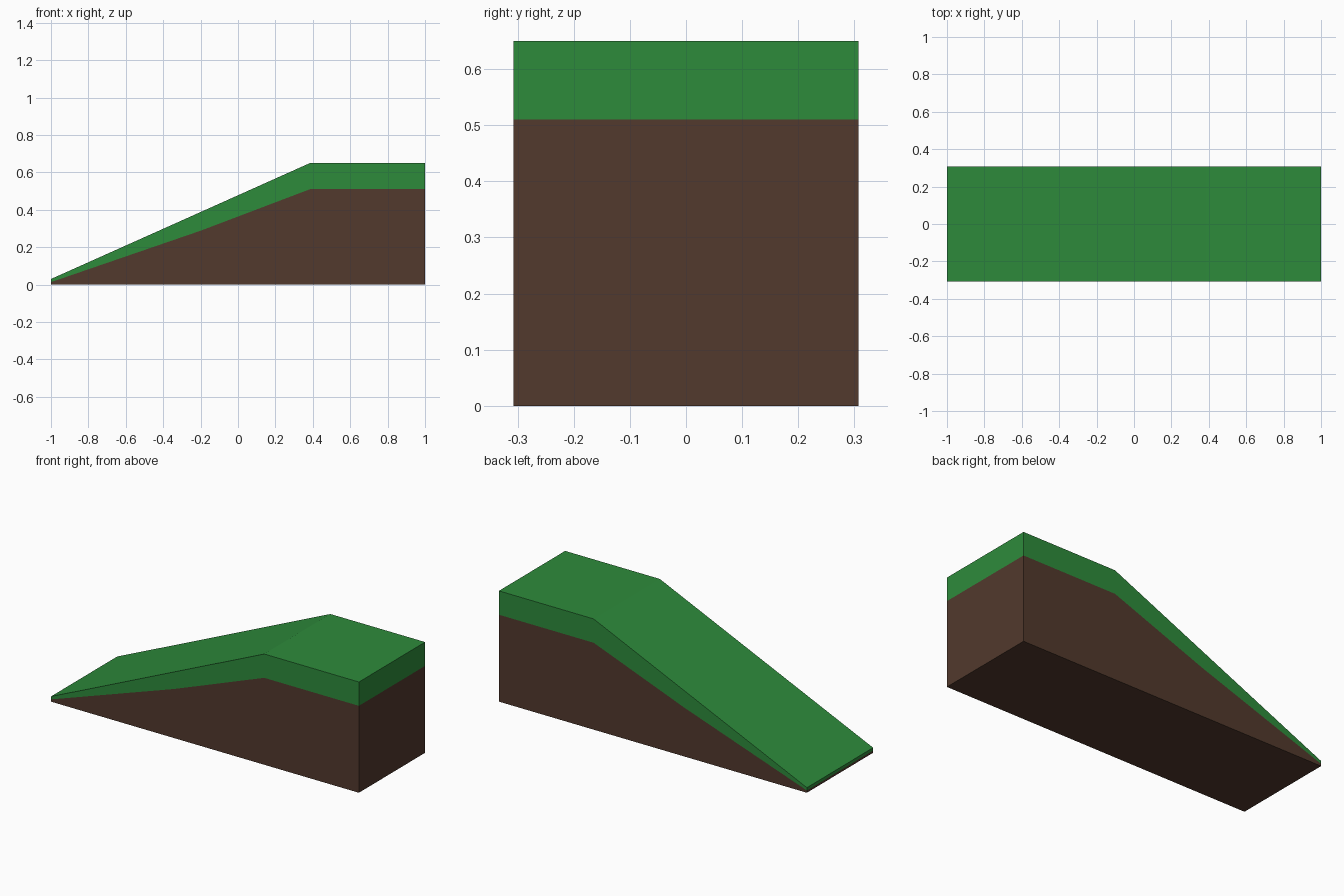
import bpy, bmesh

if "Cube" in bpy.data.objects:
    bpy.data.objects.remove(bpy.data.objects["Cube"])

HALF_WIDTH = 0.307
# Stations along the ramp: x, top of soil, top of grass
STATIONS = [(-1.0, 0.013, 0.03), (-0.2, 0.288, 0.388),
            (0.385, 0.51, 0.65), (1.0, 0.51, 0.65)]


def material(name, color):
    mat = bpy.data.materials.new(name)
    mat.diffuse_color = (*color, 1)
    mat.use_nodes = True
    mat.node_tree.nodes["Principled BSDF"].inputs["Base Color"].default_value = mat.diffuse_color
    return mat


bm = bmesh.new()

# Front side wall: a soil strip with a grass strip above it
columns = [[bm.verts.new((x, -HALF_WIDTH, z)) for z in (0, soil, grass)]
           for x, soil, grass in STATIONS]
for a, b in zip(columns, columns[1:]):
    for layer in (0, 1):
        face = bm.faces.new((a[layer], b[layer], b[layer + 1], a[layer + 1]))
        face.material_index = layer
wall = bm.faces[:]
outline = [e for e in bm.edges if e.is_boundary]

# Sweep the outline across the width: ground, ends and grassy top
swept = bmesh.ops.extrude_edge_only(bm, edges=outline)["geom"]
bmesh.ops.translate(bm, vec=(0, 2 * HALF_WIDTH, 0),
                    verts=[v for v in swept if isinstance(v, bmesh.types.BMVert)])
levels = {round(x, 3): soil for x, soil, grass in STATIONS}
for face in (f for f in swept if isinstance(f, bmesh.types.BMFace)):
    # Grass is every face lying on or above the soil line
    face.material_index = int(all(v.co.z > levels[round(v.co.x, 3)] - 1e-4
                                  for v in face.verts))

# Back side wall copies the front one
copy = bmesh.ops.duplicate(bm, geom=wall)["geom"]
bmesh.ops.translate(bm, vec=(0, 2 * HALF_WIDTH, 0),
                    verts=[v for v in copy if isinstance(v, bmesh.types.BMVert)])
bmesh.ops.remove_doubles(bm, verts=bm.verts, dist=1e-4)
bmesh.ops.recalc_face_normals(bm, faces=bm.faces)

mesh = bpy.data.meshes.new("grass_ramp")
bm.to_mesh(mesh)
bm.free()
mesh.materials.append(material("soil brown", (0.084, 0.041, 0.026)))
mesh.materials.append(material("grass green", (0.027, 0.258, 0.044)))
bpy.context.collection.objects.link(bpy.data.objects.new("grass_ramp", mesh))
